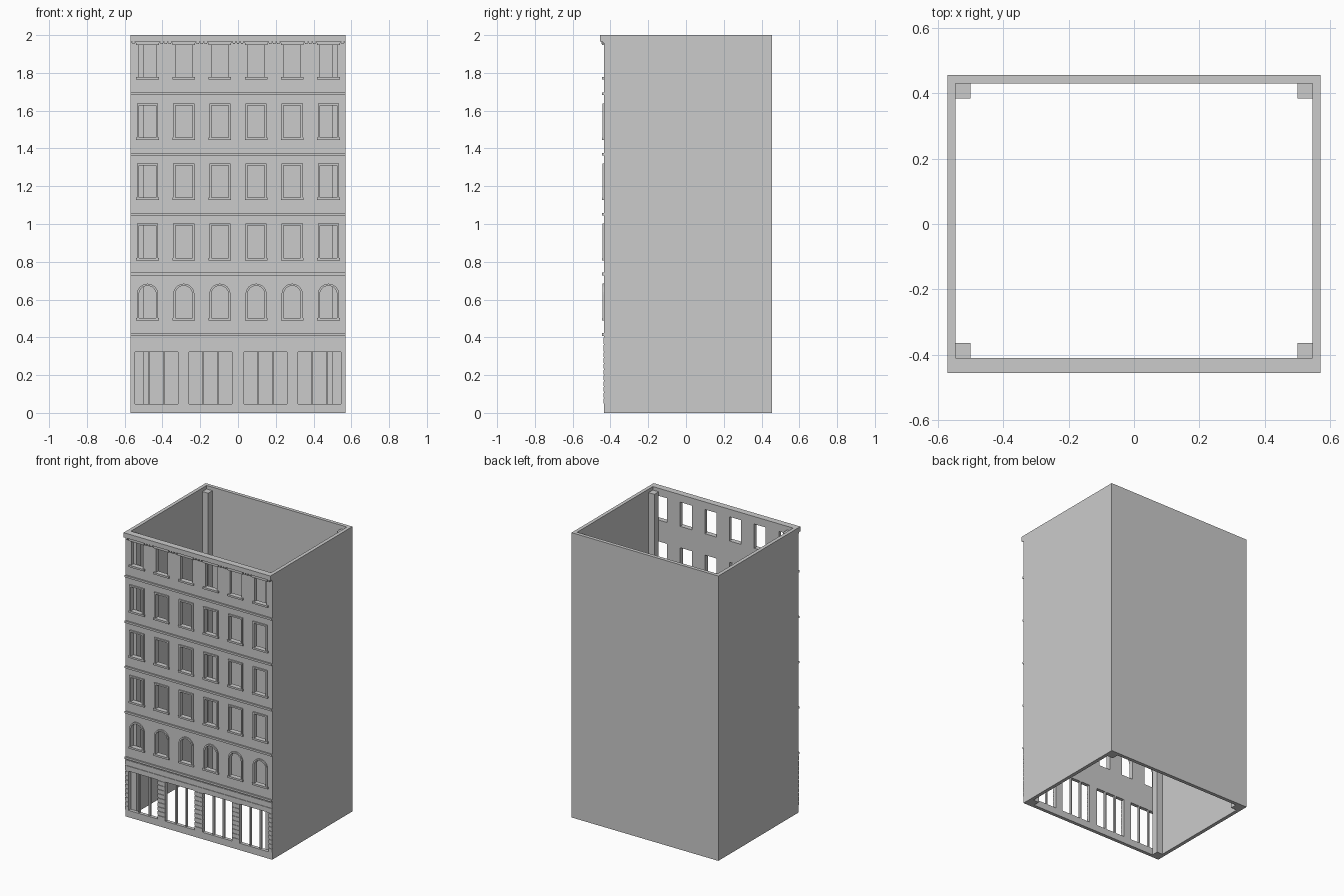
import bpy, bmesh, math
from mathutils import Matrix

cube = bpy.data.objects.get("Cube")
if cube:
    bpy.data.objects.remove(cube, do_unlink=True)

stone = bpy.data.materials.new("grey_stone")
stone.use_nodes = True
GREY = (0.6, 0.6, 0.6, 1)
stone.diffuse_color = GREY
stone.node_tree.nodes["Principled BSDF"].inputs["Base Color"].default_value = GREY

# Main dimensions
W, BACK, FRONT, INNER = 0.57, 0.455, -0.434, -0.41
H = 2.0
COLS = [-0.479, -0.287, -0.096, 0.096, 0.287, 0.479]
ROWS = [0.821, 1.139, 1.457]           # sills of the framed windows
ARCH_Z, TOP_Z = 0.503, 1.777
WIN_W, WIN_H = 0.09, 0.17
BAYS = [-0.431, -0.145, 0.145, 0.431]  # ground floor shopfronts
SHOP_Z0, SHOP_Z1, PANE, PITCH = 0.048, 0.323, 0.069, 0.0795
BAY_W = 2 * PITCH + PANE


def box(bm, x0, x1, y0, y1, z0, z1):
    m = Matrix.Translation(((x0 + x1) / 2, (y0 + y1) / 2, (z0 + z1) / 2))
    m = m @ Matrix.Diagonal((x1 - x0, y1 - y0, z1 - z0, 1))
    bmesh.ops.create_cube(bm, size=1, matrix=m)


def finish(bm, name):
    bmesh.ops.recalc_face_normals(bm, faces=bm.faces)
    mesh = bpy.data.meshes.new(name)
    bm.to_mesh(mesh)
    bm.free()
    mesh.materials.append(stone)
    ob = bpy.data.objects.new(name, mesh)
    bpy.context.collection.objects.link(ob)
    return ob


def outline(cx, z, arched, grow=0.0):
    """Window outline as (x, z) points, optionally grown outwards."""
    r = WIN_W / 2 + grow
    pts = [(cx - r, z - grow), (cx + r, z - grow)]
    if arched:
        spring = z + WIN_H - WIN_W / 2
        pts += [(cx + r * math.cos(a), spring + r * math.sin(a))
                for a in (math.pi * i / 16 for i in range(17))]
    else:
        pts += [(cx + r, z + WIN_H + grow), (cx - r, z + WIN_H + grow)]
    return pts


def prism(bm, pts, y0, y1):
    a = [bm.verts.new((x, y0, z)) for x, z in pts]
    b = [bm.verts.new((x, y1, z)) for x, z in pts]
    bm.faces.new(a)
    bm.faces.new(b[::-1])
    for i in range(len(a)):
        j = (i + 1) % len(a)
        bm.faces.new((a[i], a[j], b[j], b[i]))


def ring(bm, outer, inner, y0, y1):
    loops = [[bm.verts.new((x, y, z)) for x, z in pts]
             for pts, y in ((outer, y0), (inner, y0), (inner, y1), (outer, y1))]
    n = len(outer)
    for k in range(4):
        p, q = loops[k], loops[(k + 1) % 4]
        for i in range(n):
            j = (i + 1) % n
            bm.faces.new((p[i], p[j], q[j], q[i]))


WINDOWS = [(x, z, False) for z in ROWS + [TOP_Z] for x in COLS]
WINDOWS += [(x, ARCH_Z, True) for x in COLS]

# Hollow shell with the openings cut out
bm = bmesh.new()
box(bm, -W, W, FRONT, BACK, 0, H)
shell = finish(bm, "building_walls")

bm = bmesh.new()
box(bm, -W + 0.025, W - 0.025, INNER, BACK - 0.025, -1, H + 1)
room = finish(bm, "room_cutter")

bm = bmesh.new()
for x, z, arched in WINDOWS:
    prism(bm, outline(x, z, arched), FRONT - 0.1, INNER + 0.05)
for x in BAYS:
    box(bm, x - BAY_W / 2, x + BAY_W / 2, FRONT - 0.1, INNER + 0.05, SHOP_Z0, SHOP_Z1)
openings = finish(bm, "opening_cutter")

for cutter in (room, openings):
    cutter.hide_render = True
    mod = shell.modifiers.new(cutter.name, "BOOLEAN")
    mod.operation, mod.solver, mod.object = "DIFFERENCE", "EXACT", cutter
bpy.context.view_layer.update()
cut = bpy.data.meshes.new_from_object(
    shell.evaluated_get(bpy.context.evaluated_depsgraph_get()))
shell.modifiers.clear()
shell.data = cut
for cutter in (room, openings):
    bpy.data.objects.remove(cutter, do_unlink=True)

# Corner posts inside
bm = bmesh.new()
for x0, x1 in ((-0.546, -0.5), (0.5, 0.546)):
    box(bm, x0, x1, BACK - 0.072, BACK - 0.024, 0, H - 0.025)
    box(bm, x0, x1, INNER - 0.001, INNER + 0.047, 0, H - 0.025)
finish(bm, "corner_posts")

# Window surrounds and sills
bm = bmesh.new()
for x, z, arched in WINDOWS:
    top = z == TOP_Z
    if not top:
        ring(bm, outline(x, z, arched, 0.011), outline(x, z, arched),
             FRONT - 0.009, FRONT + 0.004)
finish(bm, "window_surrounds")

bm = bmesh.new()
for x, z, arched in WINDOWS:
    box(bm, x - 0.06, x + 0.06, FRONT - 0.011, FRONT + 0.004, z - 0.013, z)
finish(bm, "window_sills")

# String courses between the storeys
bm = bmesh.new()
for z in (0.415, 0.735, 1.052, 1.37, 1.69):
    box(bm, -W, W, FRONT - 0.01, FRONT + 0.004, z - 0.007, z + 0.007)
finish(bm, "string_courses")

# Shopfront mullions, set back from the wall face
bm = bmesh.new()
for x in BAYS:
    for s in (-0.5, 0.5):
        c = x + s * PITCH
        h = (PITCH - PANE) / 2
        box(bm, c - h, c + h, FRONT + 0.008, INNER, SHOP_Z0, SHOP_Z1)
finish(bm, "shopfront_mullions")

# Rusticated pier blocks and the banded fascia above them
bm = bmesh.new()
edges = [-W] + [x + s * BAY_W / 2 for x in BAYS for s in (-1, 1)] + [W]
courses = 9
step = (SHOP_Z1 - SHOP_Z0) / courses
for x0, x1 in zip(edges[::2], edges[1::2]):
    for i in range(courses):
        z = SHOP_Z0 + i * step
        box(bm, x0, x1, FRONT - 0.004, FRONT + 0.003, z + 0.003, z + step - 0.003)
for z in (0.326, 0.366):
    box(bm, -W, W, FRONT - 0.004, FRONT + 0.003, z, z + 0.034)
finish(bm, "rusticated_blocks")

# Cornice with window heads and dentils
bm = bmesh.new()
box(bm, -W, W, -0.455, FRONT + 0.004, 1.967, H)
box(bm, -W, W, FRONT - 0.008, FRONT + 0.004, 1.958, 1.968)
finish(bm, "cornice")

bm = bmesh.new()
for x in COLS:
    box(bm, x - 0.06, x + 0.06, FRONT - 0.012, FRONT + 0.004, 1.948, 1.968)
for i in range(-3, 4):
    for d in (-0.021, 0, 0.021):
        x = i * 0.1915 + d
        if abs(x) < W - 0.01:
            box(bm, x - 0.006, x + 0.006, FRONT - 0.014, FRONT + 0.004, 1.952, 1.968)
finish(bm, "cornice_dentils")
